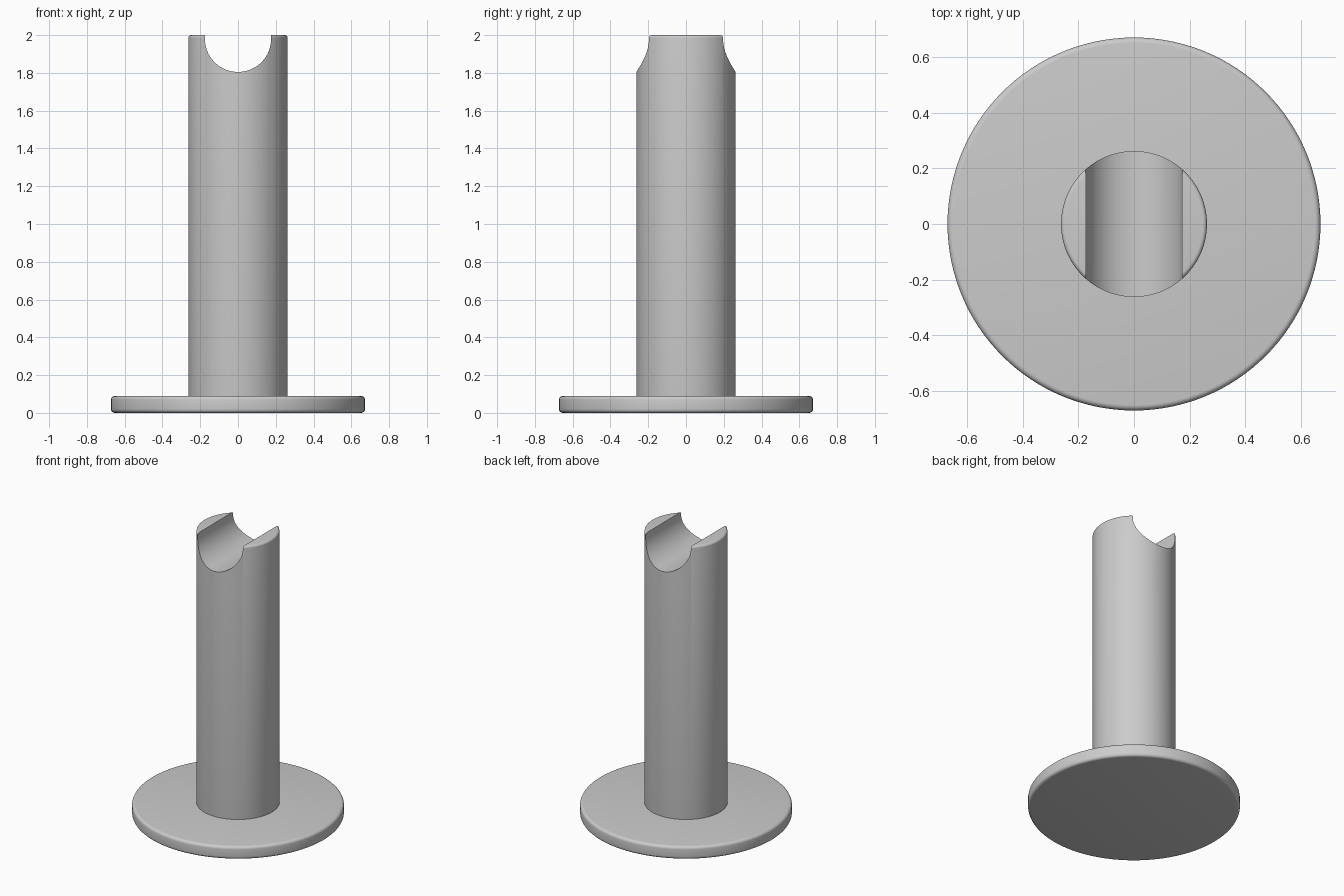
import bpy, bmesh
from math import radians
from mathutils import Matrix

cube = bpy.data.objects.get("Cube")
if cube:
    bpy.data.objects.remove(cube, do_unlink=True)

grey = bpy.data.materials.new("plain_grey")
grey.use_nodes = True
colour = (0.6, 0.6, 0.6, 1)
grey.diffuse_color = colour
grey.node_tree.nodes["Principled BSDF"].inputs["Base Color"].default_value = colour


def cylinder(name, radius, depth, matrix, segments=128):
    mesh = bpy.data.meshes.new(name)
    bm = bmesh.new()
    bmesh.ops.create_cone(bm, cap_ends=True, segments=segments, radius1=radius,
                          radius2=radius, depth=depth, matrix=matrix)
    bm.to_mesh(mesh)
    bm.free()
    mesh.materials.append(grey)
    obj = bpy.data.objects.new(name, mesh)
    bpy.context.collection.objects.link(obj)
    return obj


def upright(name, radius, bottom, top):
    return cylinder(name, radius, top - bottom,
                    Matrix.Translation((0, 0, (bottom + top) / 2)))


def round_rims(obj, width):
    bevel = obj.modifiers.new("rounded_rims", "BEVEL")
    bevel.width = width
    bevel.segments = 5
    bevel.limit_method = "ANGLE"
    bevel.angle_limit = radians(40)


def smooth(obj):
    bpy.ops.object.select_all(action="DESELECT")
    obj.select_set(True)
    bpy.context.view_layer.objects.active = obj
    for mod in [m.name for m in obj.modifiers]:
        bpy.ops.object.modifier_apply(modifier=mod)
    bpy.ops.object.shade_smooth_by_angle(angle=radians(30))


# Round foot plate with softened rims
base = upright("base_disc", 0.672, 0, 0.09)
round_rims(base, 0.02)
smooth(base)

# Post with a softened top rim, sunk slightly into the plate
post = upright("post", 0.263, 0.04, 2)
round_rims(post, 0.015)

# Half-round saddle cut running front to back across the post top
cutter = cylinder("saddle_cutter", 0.175, 1,
                  Matrix.Translation((0, 0, 1.98)) @ Matrix.Rotation(radians(90), 4, "X"))
cutter.hide_render = True
cutter.hide_viewport = True
cut = post.modifiers.new("saddle_cut", "BOOLEAN")
cut.operation = "DIFFERENCE"
cut.solver = "EXACT"
cut.object = cutter
smooth(post)
bpy.data.objects.remove(cutter, do_unlink=True)
